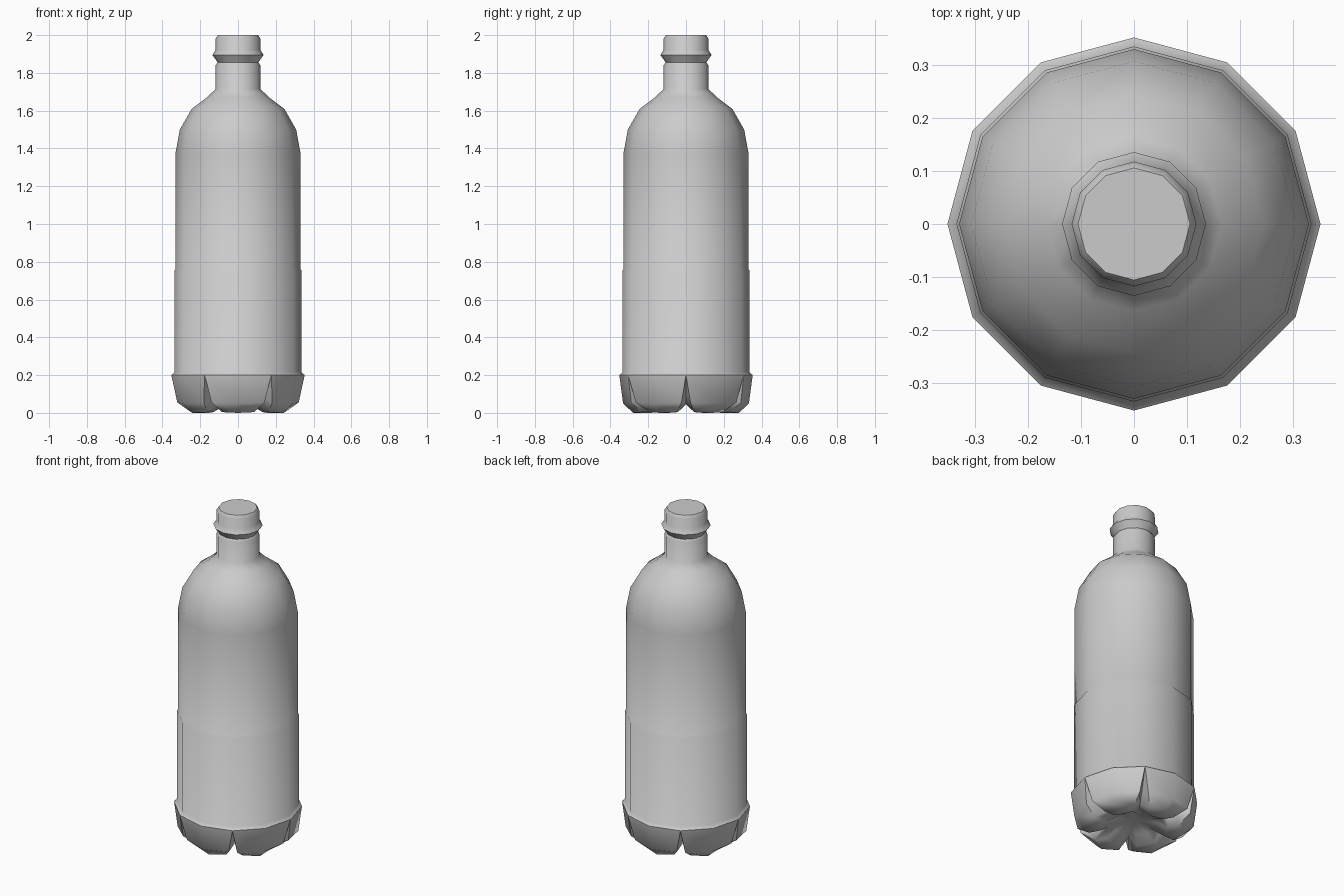
import bpy, bmesh, math
from mathutils import Vector

cube = bpy.data.objects.get("Cube")
if cube:
    bpy.data.objects.remove(cube)

mat = bpy.data.materials.new("bottle_grey")
mat.use_nodes = True
grey = (0.6, 0.6, 0.6, 1)
mat.diffuse_color = grey
mat.node_tree.nodes["Principled BSDF"].inputs["Base Color"].default_value = grey

LOBES = 6


def ring(bm, point):
    """Six repeats of groove, lobe edge, lobe centre, lobe edge."""
    verts = []
    for i in range(LOBES):
        mid = math.tau * (i + 0.5) / LOBES
        out = Vector((math.cos(mid), math.sin(mid), 0))
        side = Vector((-out.y, out.x, 0))
        for u, v, z in point:
            verts.append(bm.verts.new(out * u + side * v + Vector((0, 0, z))))
    return verts


def round_ring(r, z):
    """Twelve-sided ring: lobe edges fall together with the grooves."""
    u, v = r * math.cos(math.pi / LOBES), r * math.sin(math.pi / LOBES)
    return [(u, -v, z), (u, -v, z), (r, 0, z), (u, v, z)]


def lobe_ring(groove, edge, centre):
    """Groove as (radius, z), edge as (out, side, z), centre as (out, z)."""
    a = math.pi / LOBES
    u, v, z = edge
    return [(groove[0] * math.cos(a), -groove[0] * math.sin(a), groove[1]),
            (u, -v, z), (centre[0], 0, centre[1]), (u, v, z)]


# Cap, neck ring, neck, shoulder and body, from the top down
profile = [(0.106, 2.0), (0.118, 1.983), (0.118, 1.922), (0.136, 1.895),
           (0.118, 1.87), (0.108, 1.855), (0.118, 1.842), (0.118, 1.715),
           (0.165, 1.67), (0.245, 1.61), (0.308, 1.5), (0.331, 1.375),
           (0.331, 0.76), (0.336, 0.755), (0.336, 0.215), (0.353, 0.2)]
rows = [round_ring(r, z) for r, z in profile]

# Lobed foot, curling under to a raised hub
rows += [lobe_ring((0.24, 0.09), (0.29, 0.14, 0.055), (0.333, 0.05)),
         lobe_ring((0.19, 0.05), (0.235, 0.085, 0.004), (0.28, 0.0)),
         lobe_ring((0.15, 0.045), (0.18, 0.05, 0.004), (0.18, 0.0)),
         lobe_ring((0.1, 0.05), (0.12, 0.03, 0.04), (0.12, 0.035))]

bm = bmesh.new()
rings = [ring(bm, row) for row in rows]
n = len(rings[0])
for upper, lower in zip(rings, rings[1:]):
    for i in range(n):
        j = (i + 1) % n
        bm.faces.new((upper[i], lower[i], lower[j], upper[j]))
bm.faces.new(rings[0])
hub = bm.verts.new((0, 0, 0.06))
for i in range(n):
    bm.faces.new((rings[-1][(i + 1) % n], rings[-1][i], hub))
bmesh.ops.remove_doubles(bm, verts=bm.verts, dist=0.0005)
bmesh.ops.recalc_face_normals(bm, faces=bm.faces)

mesh = bpy.data.meshes.new("bottle")
bm.to_mesh(mesh)
bm.free()
mesh.materials.append(mat)
bottle = bpy.data.objects.new("bottle", mesh)
bpy.context.collection.objects.link(bottle)
bpy.ops.object.select_all(action="DESELECT")
bottle.select_set(True)
bpy.context.view_layer.objects.active = bottle
bpy.ops.object.shade_smooth_by_angle(angle=math.radians(50))
